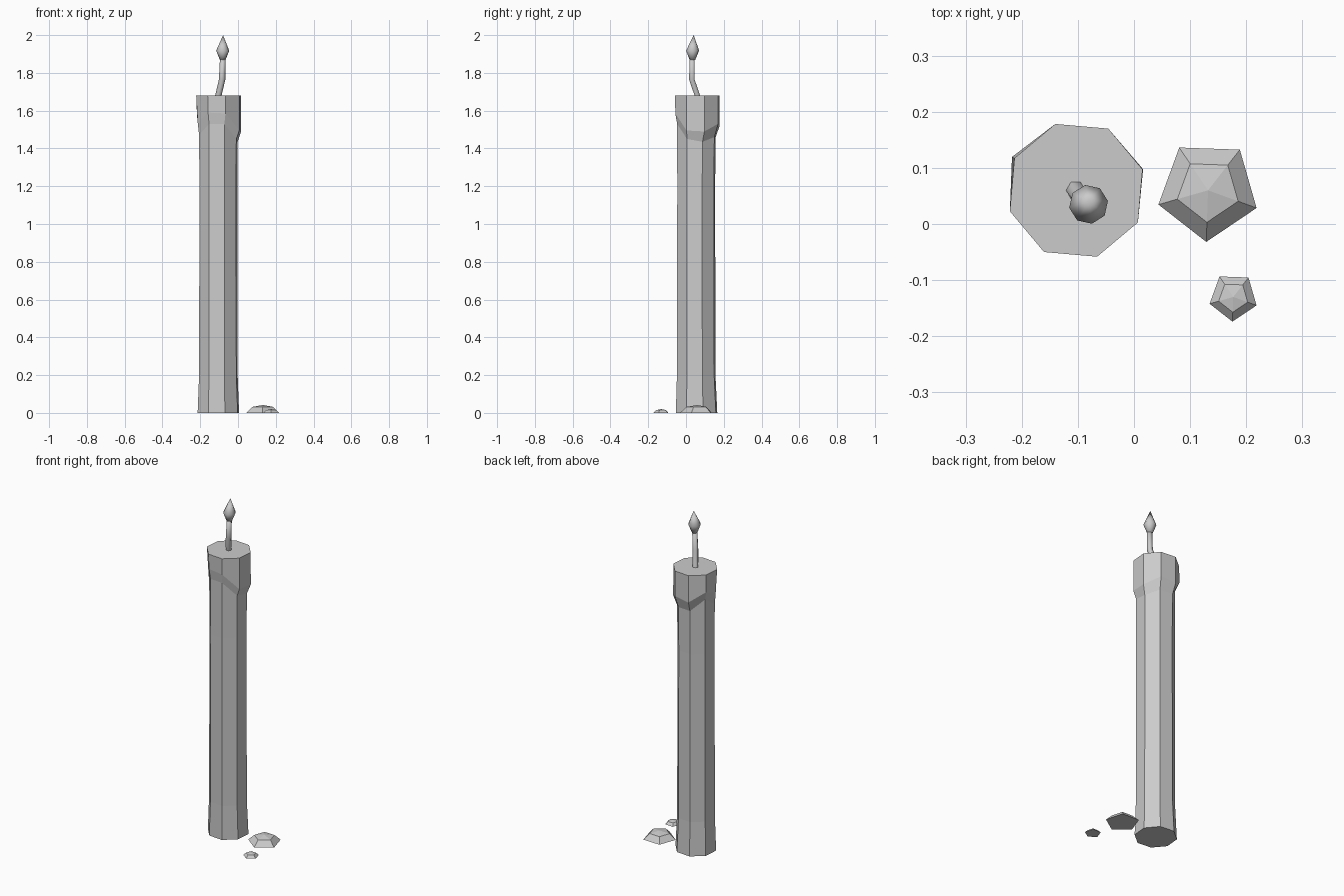
import bpy, bmesh
from math import cos, sin, radians, tau

if "Cube" in bpy.data.objects:
    bpy.data.objects.remove(bpy.data.objects["Cube"])


def ring(cx, cy, z, r, sides, turn=0.0):
    """Polygon ring; z and r may be one number or one value per corner."""
    zs = z if isinstance(z, list) else [z] * sides
    rs = r if isinstance(r, list) else [r] * sides
    return [(cx + rs[i] * cos(radians(turn) + tau * i / sides),
             cy + rs[i] * sin(radians(turn) + tau * i / sides), zs[i])
            for i in range(sides)]


def loft(name, rings, smooth=False):
    """Skin a stack of rings and cap both ends."""
    bm = bmesh.new()
    vs = [[bm.verts.new(p) for p in r] for r in rings]
    n = len(vs[0])
    for a, b in zip(vs, vs[1:]):
        for i in range(n):
            j = (i + 1) % n
            bm.faces.new((a[i], a[j], b[j], b[i]))
    bm.faces.new(vs[0][::-1])
    bm.faces.new(vs[-1])
    # collapse pointed ends
    bmesh.ops.remove_doubles(bm, verts=bm.verts, dist=0.0005)
    bmesh.ops.recalc_face_normals(bm, faces=bm.faces)
    for f in bm.faces:
        f.smooth = smooth
    me = bpy.data.meshes.new(name)
    bm.to_mesh(me)
    bm.free()
    ob = bpy.data.objects.new(name, me)
    bpy.context.collection.objects.link(ob)
    return ob


# Candle body with an uneven melted rim
T = 17.5
lip = [1.49, 1.53, 1.52, 1.58, 1.54, 1.59, 1.585, 1.495]
neck = [1.435, 1.46, 1.46, 1.525, 1.47, 1.53, 1.53, 1.45]
lip_r = [0.125, 0.124, 0.124, 0.129, 0.116, 0.12, 0.122, 0.124]
loft("candle_body", [
    ring(-0.104, 0.056, 0.0, 0.115, 8, T),
    ring(-0.104, 0.054, 0.2, 0.107, 8, T),
    ring(-0.104, 0.054, 1.2, 0.105, 8, T),
    ring(-0.104, 0.055, neck, 0.107, 8, T),
    ring(-0.103, 0.06, lip, lip_r, 8, T),
    ring(-0.103, 0.06, 1.68, 0.124, 8, T),
])

# Bent wick
loft("wick", [
    ring(-0.106, 0.062, 1.66, 0.017, 6),
    ring(-0.104, 0.06, 1.68, 0.017, 6),
    ring(-0.084, 0.031, 1.765, 0.017, 6),
    ring(-0.080, 0.033, 1.89, 0.015, 6),
], smooth=True)

# Flame
loft("flame", [
    ring(-0.081, 0.034, 1.868, 0.015, 8, 10),
    ring(-0.081, 0.035, 1.918, 0.035, 8, 10),
    ring(-0.079, 0.041, 2.0, 0.0001, 8, 10),
], smooth=True)

# Wax drops on the ground
for name, x, y, r, h in (("large_wax_drop", 0.132, 0.06, 0.092, 0.042),
                         ("small_wax_drop", 0.177, -0.13, 0.044, 0.02)):
    loft(name, [
        ring(x, y, 0.0, r, 5, -92),
        ring(x, y, h * 0.76, r * 0.62, 5, -92),
        ring(x, y, h, 0.0001, 5, -92),
    ])
